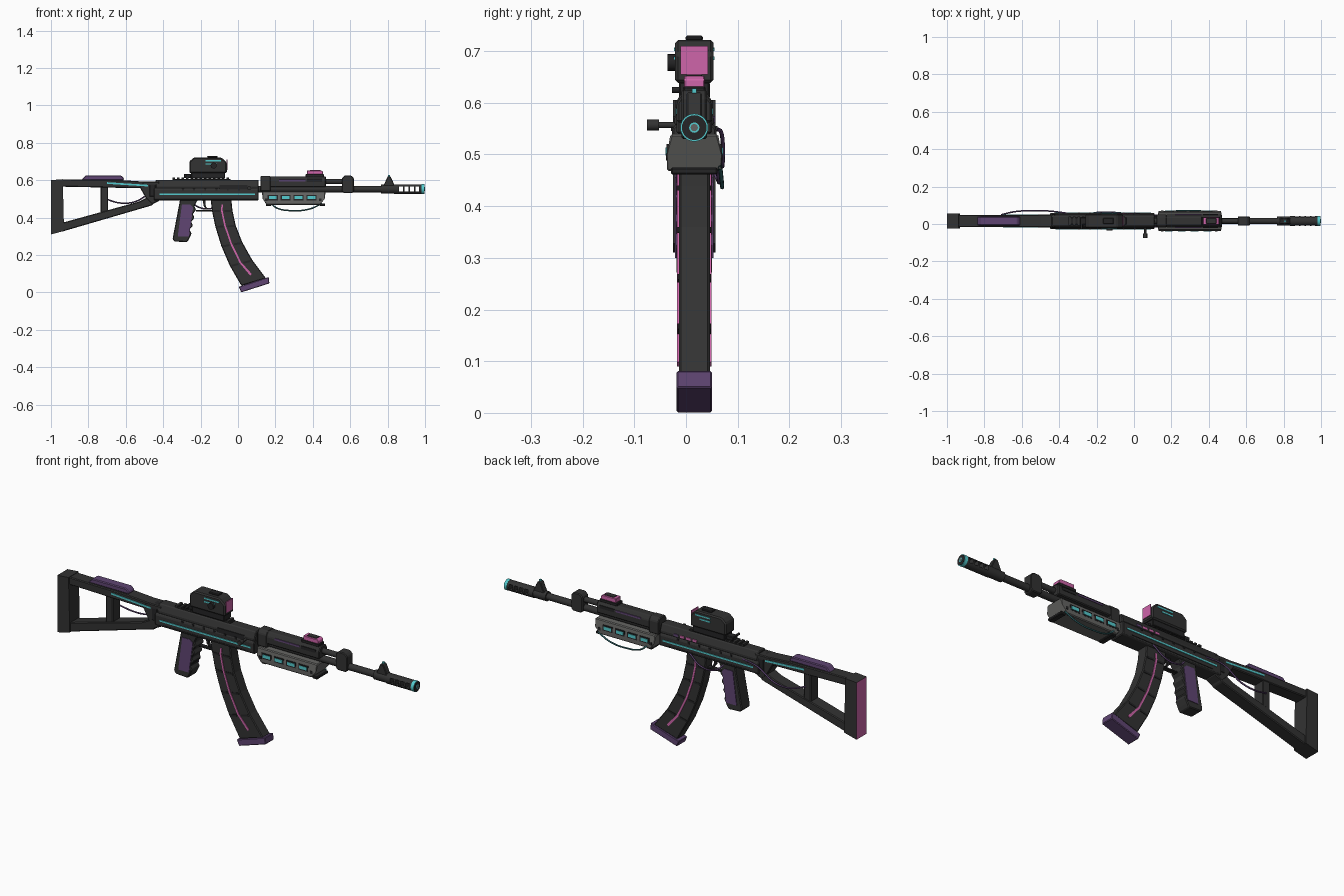
import bpy, bmesh, math
from mathutils import Vector

if "Cube" in bpy.data.objects:
    bpy.data.objects.remove(bpy.data.objects["Cube"])

C = 0.016  # y of the central plane


def material(name, rgb):
    m = bpy.data.materials.new(name)
    m.use_nodes = True
    m.diffuse_color = (*rgb, 1)
    m.node_tree.nodes["Principled BSDF"].inputs["Base Color"].default_value = (*rgb, 1)
    return m


BLACK = material("charcoal", (0.032, 0.032, 0.032))
DARK = material("dark metal", (0.018, 0.018, 0.019))
GREY = material("grey", (0.13, 0.13, 0.125))
PURPLE = material("purple", (0.115, 0.06, 0.17))
PINK = material("pink", (0.62, 0.13, 0.40))
CYAN = material("cyan", (0.09, 0.60, 0.62))
TEAL = material("dark teal", (0.03, 0.13, 0.14))


def finish(name, bm, mat, bevel=0):
    bmesh.ops.recalc_face_normals(bm, faces=bm.faces)
    me = bpy.data.meshes.new(name)
    bm.to_mesh(me)
    bm.free()
    me.materials.append(mat)
    ob = bpy.data.objects.new(name, me)
    bpy.context.collection.objects.link(ob)
    if bevel:
        b = ob.modifiers.new("edge", "BEVEL")
        b.width, b.segments, b.limit_method = bevel, 1, "ANGLE"
    return ob


def sweep(name, start, step, mat, bevel=0):
    bm = bmesh.new()
    f = bm.faces.new([bm.verts.new(p) for p in start])
    new = bmesh.ops.extrude_face_region(bm, geom=[f])["geom"]
    bmesh.ops.translate(bm, vec=step, verts=[v for v in new if isinstance(v, bmesh.types.BMVert)])
    return finish(name, bm, mat, bevel)


def side(name, pts, half, mat, bevel=0.004, y=C):
    """Side outline (x, z) given a width in y."""
    return sweep(name, [(x, y - half, z) for x, z in pts], (0, 2 * half, 0), mat, bevel)


def section(name, pts, x0, x1, mat, bevel=0.004):
    """Half section (y, z), mirrored, run along x."""
    ring = [(x0, C + y, z) for y, z in pts] + [(x0, C - y, z) for y, z in reversed(pts)]
    return sweep(name, ring, (x1 - x0, 0, 0), mat, bevel)


def rect(x0, x1, z0, z1):
    return [(x0, z0), (x1, z0), (x1, z1), (x0, z1)]


def box(name, x0, x1, z0, z1, half, mat, bevel=0.003, y=C):
    return side(name, rect(x0, x1, z0, z1), half, mat, bevel, y)


def plates(name, pts, half, mat, sides=(-1, 1)):
    """Thin painted plates on the outer faces."""
    for s in sides:
        side(name + ("_left" if s > 0 else "_right"), pts, 0.002, mat, 0, C + s * half)


def rod(name, a, b, r, mat, n=20):
    a, b = Vector(a), Vector(b)
    bm = bmesh.new()
    bmesh.ops.create_cone(bm, cap_ends=True, segments=n, radius1=r, radius2=r, depth=(b - a).length)
    bm.transform(Vector((0, 0, 1)).rotation_difference(b - a).to_matrix().to_4x4())
    bmesh.ops.translate(bm, vec=(a + b) / 2, verts=bm.verts)
    ob = finish(name, bm, mat)
    bpy.context.view_layer.objects.active = ob
    bpy.ops.object.select_all(action="DESELECT")
    ob.select_set(True)
    bpy.ops.object.shade_smooth_by_angle(angle=math.radians(40))
    return ob


def barrel(name, x0, x1, z, r, mat, n=20):
    return rod(name, (x0, C, z), (x1, C, z), r, mat, n)


def cable(name, pts, r, mat):
    cu = bpy.data.curves.new(name, "CURVE")
    cu.dimensions, cu.bevel_depth, cu.bevel_resolution, cu.resolution_u = "3D", r, 2, 8
    sp = cu.splines.new("BEZIER")
    sp.bezier_points.add(len(pts) - 1)
    for bp, p in zip(sp.bezier_points, pts):
        bp.co = p
        bp.handle_left_type = bp.handle_right_type = "AUTO"
    cu.materials.append(mat)
    bpy.context.collection.objects.link(bpy.data.objects.new(name, cu))


# Skeleton stock
butt = side("butt_plate", [(-1, .31), (-.93, .328), (-.937, .605), (-1, .6)], .041, BLACK, 0)
butt.data.materials.append(PINK)
for f in butt.data.polygons:
    f.material_index = int(f.normal.x < -.9)
side("stock_top_bar", [(-.94, .565), (-.44, .555), (-.44, .588), (-.62, .6), (-.94, .604)], .033, BLACK)
side("stock_bottom_bar", [(-.94, .325), (-.46, .465), (-.43, .5), (-.48, .51), (-.53, .485), (-.94, .372)], .033, BLACK)
side("stock_strut", [(-.735, .42), (-.695, .43), (-.695, .57), (-.735, .57)], .03, BLACK)
side("stock_joint", [(-.53, .57), (-.49, .5), (-.46, .47), (-.42, .49), (-.42, .592), (-.5, .592)], .034, BLACK)
plates("stock_light", [(-.7, .58), (-.48, .566), (-.48, .575), (-.7, .589)], .034, CYAN)
side("cheek_rest", [(-.84, .6), (-.61, .6), (-.61, .61), (-.625, .625), (-.815, .625)], .024, PURPLE)

# Receiver with top cover and rail
section("receiver", [(.038, .492), (.043, .5), (.043, .55), (.034, .56)], -.45, .11, BLACK)
section("top_cover", [(.038, .555), (.038, .57), (.026, .602)], -.44, .11, BLACK)
section("rear_trunnion", [(.036, .51), (.036, .575), (.024, .592)], -.475, -.44, DARK)
plates("receiver_light", rect(-.42, .09, .521, .529), .044, CYAN)
plates("ejection_cover", rect(-.1, .05, .548, .574), .039, DARK, (-1,))
plates("lower_groove", rect(-.4, .06, .502, .505), .043, DARK)
for i in range(4):
    x = .03 - i * .035
    plates("status_light_%d" % i, rect(x - .024, x, .562, .574), .0385, PURPLE if i == 0 else PINK, (1,))
for i in range(6):
    x = -.3 + i * .06
    plates("rivet_%d" % i, rect(x, x + .01, .545, .555), .043, DARK)
box("rail", -.35, -.04, .598, .607, .02, DARK)
for i in range(13):
    box("rail_tooth_%d" % i, -.35 + i * .024, -.337 + i * .024, .605, .614, .023, BLACK, 0)
rod("charging_stem", (.06, -.02, .557), (.06, -.058, .557), .006, BLACK)
rod("charging_knob", (.06, -.052, .557), (.06, -.075, .557), .011, BLACK)

# Boxed optic
side("optic", [(-.26, .638), (-.06, .638), (-.06, .695), (-.09, .722), (-.235, .722), (-.26, .7)], .037, BLACK, .006)
box("optic_mount", -.25, -.07, .608, .64, .03, DARK)
box("optic_button_bar", -.165, -.11, .72, .73, .017, DARK)
rod("optic_dial", (-.13, -.036, .678), (-.13, -.01, .678), .016, DARK)
rod("mount_screw", (-.28, -.027, .625), (-.28, C, .625), .006, DARK)
box("mount_screw_block", -.29, -.25, .612, .632, .018, DARK)
plates("optic_light_upper", rect(-.175, -.09, .7, .707), .0375, CYAN)
plates("optic_light_lower", rect(-.175, -.115, .683, .69), .0375, CYAN)
box("optic_lens", -.062, -.057, .655, .71, .027, PINK, 0)

# Pistol grip with finger grooves
grip = [(-.31, .495), (-.35, .285), (-.34, .272), (-.272, .268), (-.262, .285)]
for i in range(4):
    grip += [(-.248 + i * .008, .315 + i * .042), (-.26 + i * .009, .335 + i * .042)]
grip.append((-.215, .495))
side("grip", grip, .034, BLACK)
plates("grip_panel", [(-.322, .3), (-.262, .3), (-.24, .455), (-.255, .47), (-.3, .47)], .035, PURPLE)

# Trigger and guard
box("guard_bottom", -.225, -.13, .432, .44, .012, DARK, .002)
box("guard_front", -.14, -.13, .432, .495, .012, DARK, .002)
side("trigger", [(-.19, .495), (-.175, .495), (-.172, .46), (-.16, .445), (-.17, .443), (-.183, .46)], .007, DARK, 0)
cable("grip_cable", [(-.06, .058, .5), (-.13, .063, .452), (-.21, .06, .455), (-.25, .045, .49)], .004, PURPLE)

# Curved magazine: rear and front edges, ribs and stripes follow them
rear = [(-.147, .51), (-.14, .44), (-.122, .355), (-.09, .25), (-.045, .145), (.018, .035)]
front = [(-.037, .51), (-.03, .44), (-.013, .36), (.022, .27), (.075, .175), (.15, .075)]


def across(i, t):
    return (rear[i][0] + t * (front[i][0] - rear[i][0]), rear[i][1] + t * (front[i][1] - rear[i][1]))


side("magazine", rear + front[::-1], .03, BLACK)
stripe_ids = range(1, 6)
plates("magazine_stripe", [(-.088, .47)] + [across(i, .44) for i in range(1, 5)] + [(.065, .09), (.074, .098)]
       + [across(i, .52) for i in range(4, 0, -1)] + [(-.08, .47)], .031, PINK)
for i in range(1, 5):
    for k, (t0, t1) in enumerate([(.08, .38), (.6, .92)]):
        a, b = across(i, t0), across(i, t1)
        plates("magazine_rib_%d_%d" % (i, k), [a, b, (b[0] + .003, b[1] - .01), (a[0] + .003, a[1] - .01)], .03, DARK)
side("magazine_base", [(.004, .03), (.017, 0), (.168, .048), (.164, .082)], .034, PURPLE, .003)

# Upper handguard and gas tube
section("handguard_block", [(.034, .54), (.034, .605), (.022, .622)], .12, .175, BLACK)
section("handguard_upper", [(.034, .562), (.034, .6), (.02, .62)], .17, .47, BLACK)
plates("handguard_strip", rect(.22, .36, .594, .603), .0345, PURPLE)
plates("handguard_vent", rect(.37, .45, .59, .605), .0345, DARK)
box("beacon_base", .36, .46, .615, .632, .022, DARK)
side("beacon", [(.37, .63), (.455, .63), (.455, .645), (.445, .652), (.37, .652)], .02, PINK, .002)
box("beacon_cap", .385, .44, .649, .655, .015, BLACK, .002)
barrel("gas_tube", .45, .58, .593, .014, BLACK)

# Grey lower handguard with lit windows
lower = section("handguard_lower", [(.053, .468), (.053, .5), (.046, .54)], .128, .468, GREY, .004)
for v in lower.data.vertices:
    if v.co.z < .48:
        v.co.x += .025 if v.co.x < .3 else -.03
for i in range(4):
    x = .165 + i * .069
    plates("window_frame_%d" % i, rect(x - .006, x + .048, .492, .52), .052, DARK)
    plates("window_%d" % i, rect(x, x + .042, .498, .514), .054, CYAN)
for i, x in enumerate((.152, .44)):
    plates("handguard_bolt_%d" % i, rect(x - .008, x + .006, .488, .502), .053, DARK)
    box("handguard_foot_%d" % i, x - .002, x + .026, .461, .475, .045, DARK)
cable("handguard_cable", [(.17, .066, .48), (.21, .069, .45), (.29, .07, .437), (.38, .069, .445), (.45, .066, .475)], .004, TEAL)
cable("stock_cable", [(-.36, .058, .55), (-.45, .069, .54), (-.55, .071, .485), (-.63, .067, .478), (-.71, .05, .5)], .004, PURPLE)

# Barrel, gas block and front sight
barrel("barrel", .1, .86, .552, .017, BLACK)
side("gas_block", [(.555, .54), (.565, .53), (.61, .53), (.62, .54), (.62, .61), (.605, .625), (.57, .625), (.555, .61)], .025, BLACK)
barrel("barrel_collar", .765, .84, .552, .024, BLACK)
side("front_sight", [(.775, .565), (.84, .565), (.825, .6), (.815, .62), (.8, .62), (.787, .59)], .015, BLACK, .003)
box("sight_tip", .803, .813, .617, .628, .004, CYAN, 0)

# Slotted muzzle brake
brake = barrel("muzzle_brake", .835, .982, .552, .026, BLACK, 24)
for i in range(4):
    slot = box("slot_cutter_%d" % i, .862 + i * .029, .882 + i * .029, .54, .567, .06, DARK, 0)
    slot.hide_render = True
    slot.hide_set(True)
    cut = brake.modifiers.new("slot", "BOOLEAN")
    cut.operation, cut.object = "DIFFERENCE", slot
barrel("muzzle_ring", .98, .996, .552, .027, CYAN, 24)
barrel("muzzle_cap", .99, .998, .552, .024, DARK, 24)
barrel("muzzle_core", .99, 1, .552, .01, CYAN, 16)
barrel("muzzle_bore", .99, 1.0005, .552, .007, GREY, 16)
